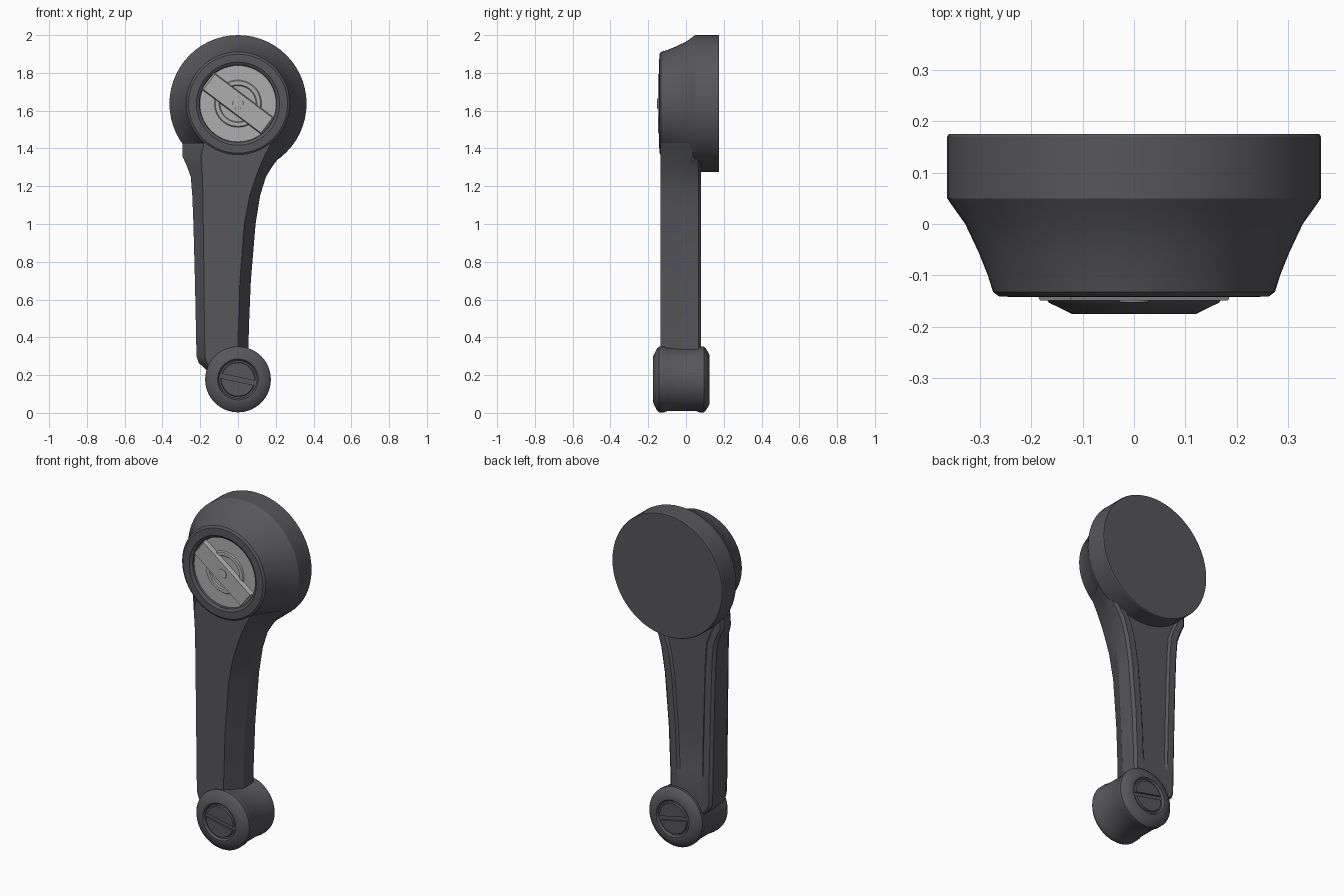
import bpy, bmesh, math
from mathutils import Matrix, Vector

if "Cube" in bpy.data.objects:
    bpy.data.objects.remove(bpy.data.objects["Cube"])


def material(name, rgb):
    m = bpy.data.materials.new(name)
    m.diffuse_color = (*rgb, 1)
    m.use_nodes = True
    m.node_tree.nodes["Principled BSDF"].inputs["Base Color"].default_value = m.diffuse_color
    return m


DARK = material("dark grey", (0.095, 0.095, 0.105))
LIGHT = material("light grey", (0.42, 0.42, 0.42))


def finish(bm, name, mat, angle=30):
    bmesh.ops.remove_doubles(bm, verts=bm.verts, dist=1e-5)
    bmesh.ops.recalc_face_normals(bm, faces=bm.faces)
    me = bpy.data.meshes.new(name)
    bm.to_mesh(me)
    bm.free()
    me.materials.append(mat)
    ob = bpy.data.objects.new(name, me)
    bpy.context.collection.objects.link(ob)
    bpy.ops.object.select_all(action='DESELECT')
    ob.select_set(True)
    bpy.context.view_layer.objects.active = ob
    bpy.ops.object.shade_smooth_by_angle(angle=math.radians(angle))
    return ob


def loft(bm, rings, closed_caps=True):
    rows = [[bm.verts.new(p) for p in r] for r in rings]
    n = len(rows[0])
    for a, b in zip(rows, rows[1:]):
        for i in range(n):
            j = (i + 1) % n
            bm.faces.new((a[i], a[j], b[j], b[i]))
    if closed_caps:
        bm.faces.new(rows[0])
        bm.faces.new(rows[-1])


def revolve(name, profile, z, mat, seg=56):
    """Turn an (r, y) profile about the y axis; both ends are capped."""
    bm = bmesh.new()
    loft(bm, [[(r * math.cos(2 * math.pi * i / seg), y, z + r * math.sin(2 * math.pi * i / seg))
               for i in range(seg)] for r, y in profile])
    return finish(bm, name, mat)


def bar(name, length, width, y_base, y_face, taper, tilt, z, mat):
    """Tilted bar on a disc, with its outer face shortened by taper."""
    bm = bmesh.new()
    rings = []
    for y, k, w in ((y_base, 1, 1), (y_face, taper, 0.88)):
        a, b = length / 2 * k, width / 2 * w
        rings.append([(-a, y, -b), (a, y, -b), (a, y, b), (-a, y, b)])
    loft(bm, rings)
    bm.transform(Matrix.Translation((0, 0, z)) @ Matrix.Rotation(math.radians(tilt), 4, 'Y'))
    return finish(bm, name, mat)


HEAD_Z, KNOB_Z = 1.637, 0.177

# Large round head: straight drum at the back, flared cone to a rim in front
revolve("head", [(0.36, 0.175), (0.363, 0.17), (0.363, 0.05), (0.355, 0.038), (0.328, 0.0),
                 (0.302, -0.055), (0.284, -0.1), (0.274, -0.132), (0.262, -0.141),
                 (0.22, -0.142), (0.205, -0.132), (0.2, -0.115)], HEAD_Z, DARK)

# Light dial with a raised ring, a tilted grip bar and a centre pin
revolve("dial", [(0.203, -0.1), (0.203, -0.122), (0.125, -0.122), (0.12, -0.128),
                 (0.1, -0.128), (0.095, -0.122)], HEAD_Z, LIGHT)
bar("dial_grip", 0.41, 0.115, -0.11, -0.149, 0.93, 37, HEAD_Z, LIGHT)
revolve("dial_pin", [(0.03, -0.14), (0.028, -0.152), (0.02, -0.153)], HEAD_Z, LIGHT, 24)

# Arm: bevelled front, flat back with a shallow panel
# z, left, front left, front right, right, y of the side edge, panel depth
ARM = [(1.43, -0.295, -0.18, 0.175, 0.285, 0.04, 0.012),
       (1.36, -0.295, -0.195, 0.14, 0.225, 0.03, 0.012),
       (1.31, -0.272, -0.192, 0.118, 0.185, 0.01, 0.012),
       (1.25, -0.25, -0.188, 0.095, 0.148, 0.0, 0.012),
       (1.15, -0.242, -0.186, 0.062, 0.117, -0.01, 0.012),
       (1.0, -0.236, -0.184, 0.033, 0.093, -0.02, 0.012),
       (0.7, -0.228, -0.18, 0.01, 0.068, -0.03, 0.012),
       (0.46, -0.223, -0.178, 0.002, 0.058, -0.03, 0.012),
       (0.42, -0.222, -0.177, 0.001, 0.057, -0.03, 0.0),
       (0.3, -0.22, -0.175, 0.0, 0.055, -0.03, 0.0),
       (0.265, -0.208, -0.165, 0.0, 0.055, -0.03, 0.0),
       (0.225, -0.165, -0.14, 0.0, 0.055, -0.03, 0.0)]
bm = bmesh.new()
rings = []
for z, xl, fl, fr, xr, ys, d in ARM:
    back, pl, pr = 0.08, xl + 0.055, xr - 0.055
    section = [(fl, -0.135), (fr, -0.135), (xr, ys), (xr, back - 0.015), (xr - 0.015, back),
               (pr, back), (pr - 0.012, back - d), (pl + 0.012, back - d), (pl, back),
               (xl + 0.015, back), (xl, back - 0.015), (xl, ys - 0.03)]
    rings.append([(x, y, z) for x, y in section])
loft(bm, rings)
finish(bm, "arm", DARK, 25)

# Knob at the foot: chamfered drum with a round recess at both ends
revolve("knob", [(0.1, -0.163), (0.108, -0.175), (0.12, -0.175), (0.165, -0.153), (0.174, -0.142),
                 (0.174, -0.115), (0.168, -0.1), (0.168, 0.055), (0.174, 0.07), (0.174, 0.095),
                 (0.165, 0.105), (0.13, 0.125), (0.108, 0.125), (0.1, 0.113)], KNOB_Z, DARK)

# Screw heads: two raised halves either side of a slot, on both knob ends
for end, y0, y1 in (("front", -0.155, -0.173), ("back", 0.105, 0.123)):
    for side in (1, -1):
        bm = bmesh.new()
        rings = []
        for y, r in ((y0, 0.094), (y1, 0.088)):
            a0 = math.asin(0.012 / r)
            angs = [a0 + (math.pi - 2 * a0) * i / 20 for i in range(21)]
            rings.append([(side * r * math.cos(a), y, side * r * math.sin(a)) for a in angs])
        loft(bm, rings)
        bm.transform(Matrix.Translation((0, 0, KNOB_Z)) @ Matrix.Rotation(math.radians(12), 4, 'Y'))
        finish(bm, f"{end}_screw_half_{'upper' if side > 0 else 'lower'}", DARK)
